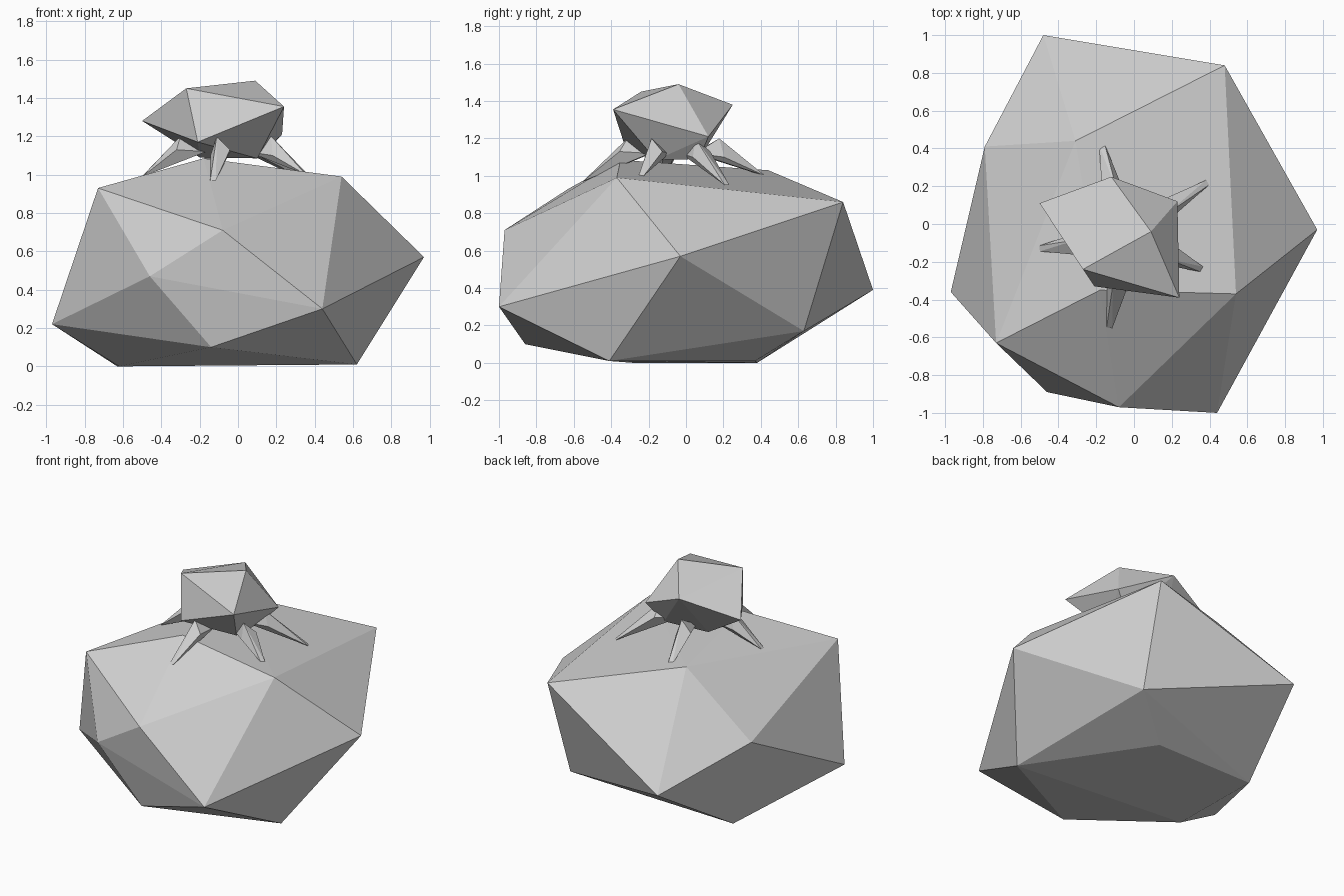
import bpy, bmesh, math
from mathutils import Vector

if "Cube" in bpy.data.objects:
    bpy.data.objects.remove(bpy.data.objects["Cube"])

stone = bpy.data.materials.new("stone grey")
stone.diffuse_color = (0.62, 0.62, 0.62, 1)
stone.use_nodes = True
stone.node_tree.nodes["Principled BSDF"].inputs["Base Color"].default_value = stone.diffuse_color


def hull(name, points):
    """Flat-shaded faceted solid wrapped around a few corner points."""
    bm = bmesh.new()
    for p in points:
        bm.verts.new(p)
    res = bmesh.ops.convex_hull(bm, input=bm.verts[:])
    loose = {v for v in res["geom_interior"] + res["geom_unused"]
             if isinstance(v, bmesh.types.BMVert)}
    if loose:
        bmesh.ops.delete(bm, geom=list(loose), context='VERTS')
    bmesh.ops.recalc_face_normals(bm, faces=bm.faces[:])
    mesh = bpy.data.meshes.new(name)
    bm.to_mesh(mesh)
    bm.free()
    mesh.materials.append(stone)
    ob = bpy.data.objects.new(name, mesh)
    bpy.context.collection.objects.link(ob)
    return ob


# Large boulder: top, middle and base corners
hull("boulder", [
    (-.73, -.63, .93), (-.18, -.35, 1.085), (.54, -.37, .99),
    (-.31, .44, 1.03), (.48, .84, .86),
    (.97, -.03, .57), (.44, -1.0, .30), (-.08, -.97, .71), (-.46, -.89, .47),
    (-.97, -.36, .22), (-.79, .41, .62), (-.48, 1.0, .39),
    (-.14, -.86, .10), (.45, .63, .17),
    (.62, -.41, .01), (.10, .37, .01), (-.63, .38, 0), (-.62, -.28, 0)])

# Small faceted stone held up by the legs
hull("small_stone", [
    (-.50, .11, 1.28), (-.27, -.24, 1.45), (.09, -.04, 1.49),
    (.24, -.39, 1.355), (-.21, -.33, 1.17), (-.12, .25, 1.38),
    (.23, .12, 1.21), (.12, .07, 1.09), (-.20, .04, 1.09), (.10, -.16, 1.085)])

# Five bent, pointed legs spreading from under the small stone
centre = Vector((-.05, -.07, 0))
tips = {"back_leg": (-.17, .42, 1.0), "back_right_leg": (.39, .22, .95),
        "front_right_leg": (.36, -.24, 1.0), "front_leg": (-.13, -.55, .97),
        "left_leg": (-.50, -.13, .99)}
for name, tip in tips.items():
    tip = Vector(tip)
    out = tip - centre
    out.z = 0
    out.normalize()
    side = Vector((-out.y, out.x, 0))

    def at(r, s, z):
        p = centre + out * r + side * s
        return (p.x, p.y, z)

    hull(name, [at(.12, .03, 1.12), at(.12, -.03, 1.12),
                at(.25, -.02, 1.2), at(.28, .055, 1.13), at(.27, -.05, 1.10),
                tip + side * .015, tip - side * .015])
